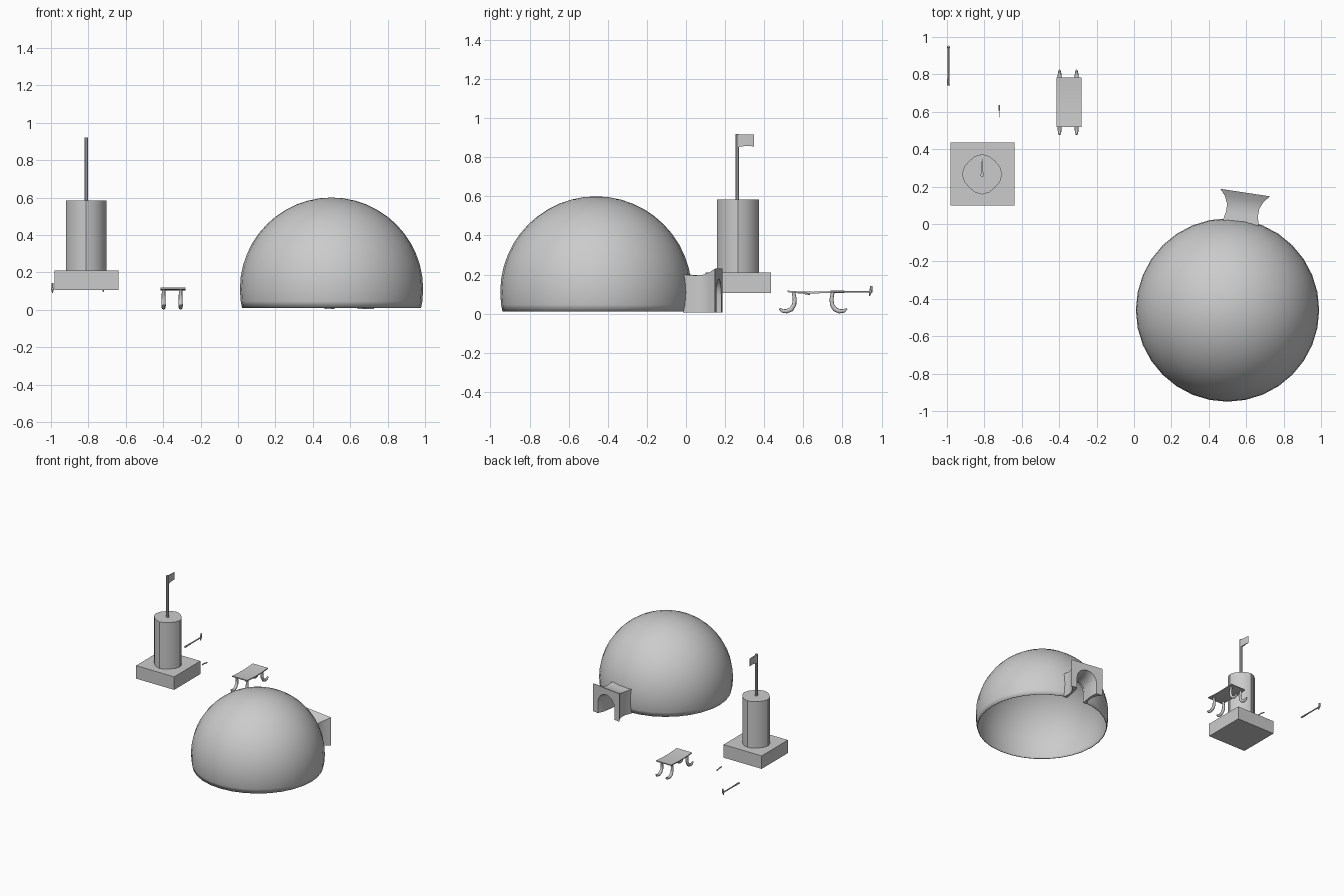
import bpy, bmesh, math
from mathutils import Matrix, Vector

if "Cube" in bpy.data.objects:
    bpy.data.objects.remove(bpy.data.objects["Cube"])

grey = bpy.data.materials.new("plain_grey")
grey.use_nodes = True
grey.diffuse_color = (0.6, 0.6, 0.6, 1)
grey.node_tree.nodes["Principled BSDF"].inputs["Base Color"].default_value = (0.6, 0.6, 0.6, 1)


def finish(bm, name, smooth=None):
    """Turn a bmesh into a named grey object, optionally smooth shaded."""
    bmesh.ops.recalc_face_normals(bm, faces=bm.faces)
    mesh = bpy.data.meshes.new(name)
    bm.to_mesh(mesh)
    bm.free()
    obj = bpy.data.objects.new(name, mesh)
    bpy.context.collection.objects.link(obj)
    mesh.materials.append(grey)
    bpy.ops.object.select_all(action="DESELECT")
    obj.select_set(True)
    bpy.context.view_layer.objects.active = obj
    if smooth:
        bpy.ops.object.shade_smooth_by_angle(angle=math.radians(smooth))
    return obj


def loft(name, rings, smooth=None, caps=True):
    """Skin a list of equal closed rings."""
    bm = bmesh.new()
    rows = [[bm.verts.new(p) for p in ring] for ring in rings]
    n = len(rows[0])
    for a, b in zip(rows, rows[1:]):
        for i in range(n):
            j = (i + 1) % n
            bm.faces.new((a[i], a[j], b[j], b[i]))
    if caps:
        bm.faces.new(rows[0])
        bm.faces.new(rows[-1])
    return finish(bm, name, smooth)


def box(name, lo, hi):
    lo, hi = Vector(lo), Vector(hi)
    bm = bmesh.new()
    bmesh.ops.create_cube(bm, size=1, matrix=Matrix.Translation((lo + hi) / 2)
                          @ Matrix.Diagonal((*(hi - lo), 1)))
    return finish(bm, name)


def rod(name, start, end, r1, r2, sides=8):
    start, end = Vector(start), Vector(end)
    axis = end - start
    bm = bmesh.new()
    bmesh.ops.create_cone(bm, cap_ends=True, segments=sides, radius1=r1, radius2=r2,
                          depth=axis.length, matrix=Matrix.Translation((start + end) / 2)
                          @ axis.to_track_quat("Z", "Y").to_matrix().to_4x4())
    return finish(bm, name, 40)


# Dome: open-bottomed sphere shell
bm = bmesh.new()
bmesh.ops.create_uvsphere(bm, u_segments=32, v_segments=24, radius=0.49,
                          matrix=Matrix.Translation((0.5, -0.46, 0.11)))
bmesh.ops.bisect_plane(bm, geom=bm.verts[:] + bm.edges[:] + bm.faces[:],
                       plane_co=(0, 0, 0.01), plane_no=(0, 0, -1), clear_outer=True)
dome = finish(bm, "dome", 40)

# Entrance tunnel frame: local y points outward from the dome
frame = Matrix.Translation((0.5, -0.46, 0)) @ Matrix.Rotation(math.radians(-8.6), 4, "Z")
ANGLES = [math.pi * i / 8 for i in range(9)]


def arch(v, w, spring, floor):
    pts = [(w * math.cos(t), v, spring + w * math.sin(t)) for t in ANGLES]
    return [frame @ Vector(p) for p in [(w, v, floor), *pts, (-w, v, floor)]]


def square_arch(v, w, top, spring, floor):
    pts = []
    for t in ANGLES:
        c, s = math.cos(t), math.sin(t)
        k = max(abs(c), abs(s))
        pts.append((w * c / k, v, spring + (top - spring) * s / k))
    return [frame @ Vector(p) for p in [(w, v, floor), *pts, (-w, v, floor)]]


# Doorway cut through the dome
cutter = loft("doorway_cutter", [arch(v, 0.07, 0.092, -0.05) for v in (0.3, 0.62)])
cutter.hide_render = True
bpy.context.view_layer.objects.active = dome
shell = dome.modifiers.new("shell", "SOLIDIFY")
shell.thickness = 0.005
cut = dome.modifiers.new("doorway", "BOOLEAN")
cut.object = cutter
cut.operation = "DIFFERENCE"
cut.solver = "EXACT"
for mod in ("shell", "doorway"):
    bpy.ops.object.modifier_apply(modifier=mod)
bpy.data.objects.remove(cutter)

# Flared entrance tunnel: station, half width, top, inner half width
stations = [(0.465, 0.098, 0.2, 0.07), (0.52, 0.086, 0.196, 0.07),
            (0.56, 0.087, 0.197, 0.07), (0.6, 0.104, 0.21, 0.074),
            (0.635, 0.134, 0.23, 0.084)]
rows = [square_arch(v, w, top, 0.095, 0.005) + arch(v, inner, 0.095, 0.005)[::-1]
        for v, w, top, inner in stations]
bm = bmesh.new()
grid = [[bm.verts.new(p) for p in row] for row in rows]
n = len(grid[0])
for a, b in zip(grid, grid[1:]):
    for i in range(n):
        j = (i + 1) % n
        bm.faces.new((a[i], a[j], b[j], b[i]))
for end in (grid[0], grid[-1]):
    for i in range(n // 2 - 1):
        bm.faces.new((end[i], end[i + 1], end[n - 2 - i], end[n - 1 - i]))
finish(bm, "entrance_tunnel", 35)

# Tower on a square plinth
box("tower_plinth", (-0.98, 0.1, 0.105), (-0.64, 0.435, 0.21))


def tower_ring(z):
    ring = []
    for i in range(16):
        t = math.tau * i / 16
        r = 0.108 * (1 - 0.08 * math.sin(2 * t) ** 2)
        ring.append((-0.812 + r * math.cos(t), 0.266 + r * math.sin(t), z))
    return ring


loft("tower_column", [tower_ring(0.2), tower_ring(0.585)], 30)

# Flag pole and tapering flag
rod("flag_pole", (-0.812, 0.262, 0.58), (-0.812, 0.262, 0.92), 0.01, 0.01)
loft("flag", [[(-0.812 + s * w, y, z) for s, z in ((-1, low), (1, low), (1, 0.915), (-1, 0.915))]
              for y, w, low in ((0.262, 0.007, 0.852), (0.31, 0.004, 0.858), (0.348, 0.001, 0.855))])

# Table top with slightly raised ends
rings = []
for i in range(9):
    t = i / 4 - 1
    z = 0.104 + 0.006 * t * t
    rings.append([(x, 0.65 + 0.132 * t, z + h) for x, h in
                  ((-0.415, 0), (-0.28, 0), (-0.28, 0.008), (-0.415, 0.008))])
loft("table_top", rings, 30)

# Four curled table legs: distance from middle, height, radius
LEG = [(0.1, 0.108, 0.009), (0.094, 0.075, 0.01), (0.097, 0.045, 0.011), (0.112, 0.022, 0.012),
       (0.135, 0.012, 0.011), (0.158, 0.014, 0.009), (0.172, 0.026, 0.005)]
for side, x in (("right", -0.398), ("left", -0.307)):
    for end, sign in (("front", -1), ("back", 1)):
        rings = []
        for k, (d, z, r) in enumerate(LEG):
            a, b = LEG[max(k - 1, 0)], LEG[min(k + 1, len(LEG) - 1)]
            across = Vector((a[1] - b[1], b[0] - a[0])).normalized()
            rings.append([(x + r * math.cos(t), 0.65 + sign * (d + across.x * r * math.sin(t)),
                           z + across.y * r * math.sin(t))
                          for t in (math.tau * i / 8 for i in range(8))])
        loft(f"table_leg_{end}_{side}", rings, 50)

# Long pick lying level, with a thicker grip and a cross head
rod("pick_handle", (-0.992, 0.74, 0.112), (-0.992, 0.945, 0.112), 0.005, 0.005)
rod("pick_grip", (-0.992, 0.74, 0.112), (-0.992, 0.81, 0.112), 0.007, 0.006)
rod("pick_head_lower", (-0.992, 0.945, 0.115), (-0.992, 0.938, 0.09), 0.008, 0.003, 6)
rod("pick_head_upper", (-0.992, 0.945, 0.11), (-0.992, 0.948, 0.142), 0.008, 0.006, 6)

# Small knife
rod("knife_handle", (-0.72, 0.605, 0.104), (-0.72, 0.635, 0.1), 0.004, 0.005, 6)
box("knife_blade", (-0.722, 0.57, 0.102), (-0.718, 0.61, 0.11))
